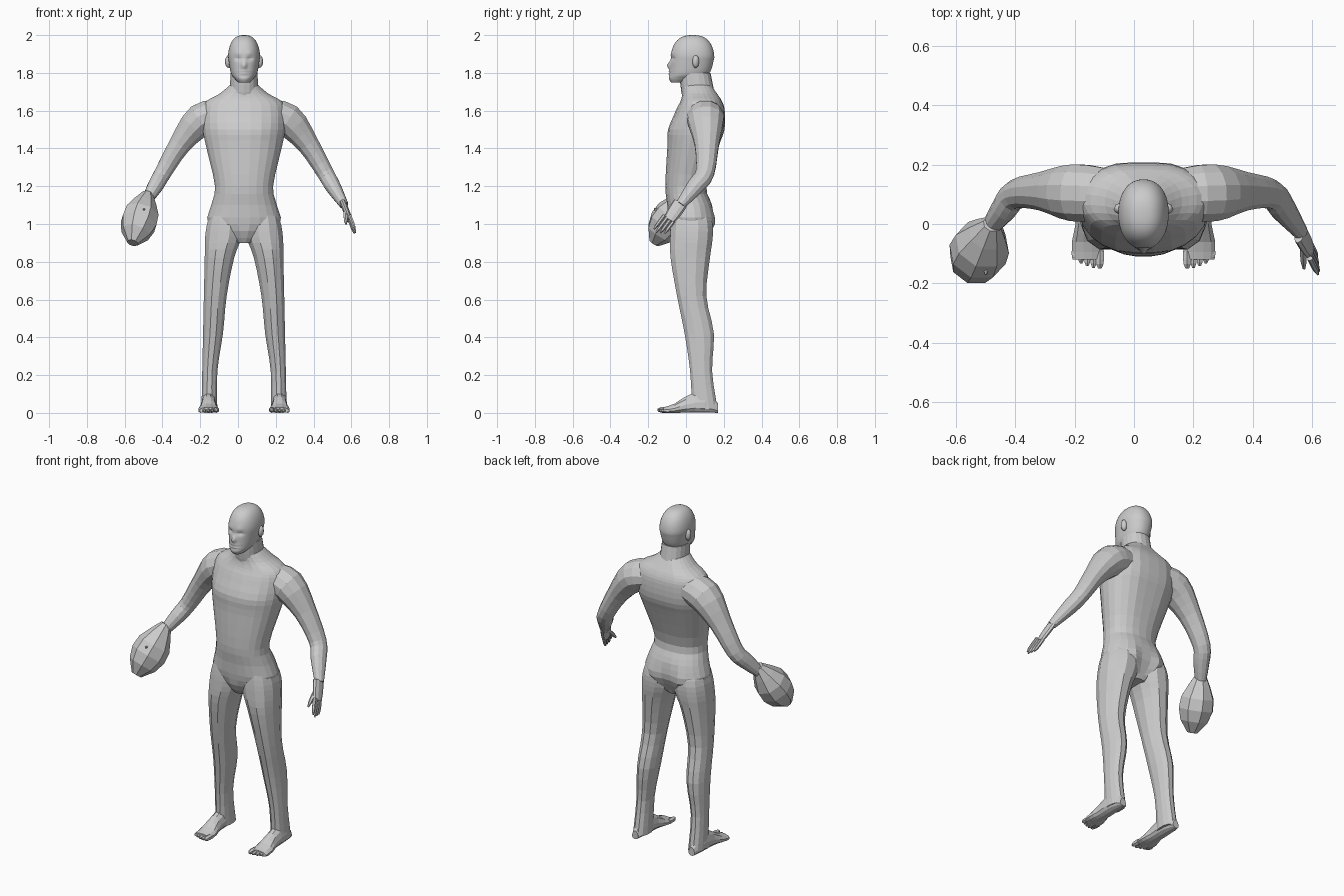
import bpy, bmesh, math
from mathutils import Vector

if "Cube" in bpy.data.objects:
    bpy.data.objects.remove(bpy.data.objects["Cube"])

MIDLINE = 0.032  # body centre; the covered hand reaches further out than the open one

skin = bpy.data.materials.new("plain_grey")
skin.use_nodes = True
skin.diffuse_color = (0.6, 0.6, 0.6, 1)
skin.node_tree.nodes["Principled BSDF"].inputs["Base Color"].default_value = skin.diffuse_color


def loft(name, rings, smooth=False):
    """Skin closed rings of points and cap both ends."""
    bm = bmesh.new()
    rows = [[bm.verts.new((x + MIDLINE, y, z)) for x, y, z in ring] for ring in rings]
    for lower, upper in zip(rows, rows[1:]):
        for i in range(len(lower)):
            bm.faces.new((lower[i - 1], lower[i], upper[i], upper[i - 1]))
    bm.faces.new(rows[0])
    bm.faces.new(rows[-1])
    bmesh.ops.recalc_face_normals(bm, faces=bm.faces)
    mesh = bpy.data.meshes.new(name)
    bm.to_mesh(mesh)
    bm.free()
    mesh.materials.append(skin)
    mesh.polygons.foreach_set("use_smooth", [smooth] * len(mesh.polygons))
    bpy.context.collection.objects.link(bpy.data.objects.new(name, mesh))


def refine(rows, steps):
    """Add smoothly interpolated rows between the given ones."""
    rows = [Vector(row) for row in rows]
    last = len(rows) - 1
    result = []
    for k in range(last):
        here, after = rows[k], rows[k + 1]
        leave = (after - rows[max(k - 1, 0)]) / 2
        arrive = (rows[min(k + 2, last)] - here) / 2
        for step in range(steps):
            t = step / steps
            ease = t * t * (3 - 2 * t)
            result.append(here.lerp(after, ease) + leave * t * (1 - t) ** 2
                          - arrive * t * t * (1 - t))
    return result + [rows[last]]


def circle(segments):
    """Cosine and sine for each corner of a regular polygon."""
    angles = [math.tau * (i + 0.5) / segments for i in range(segments)]
    return [(math.cos(a), math.sin(a)) for a in angles]


def stack(rows, segments, front_bumps=(), back_bumps=()):
    """Level rings from (z, left edge, right edge, front, back), pushed by soft bumps."""
    rings = []
    for z, left, right, front, back in rows:
        ring = []
        for c, s in circle(segments):
            x = (left + right) / 2 + (right - left) / 2 * math.copysign(abs(c) ** 0.9, c)
            y = (front + back) / 2 + (back - front) / 2 * math.copysign(abs(s) ** 0.9, s)
            for bump_x, bump_z, wide, tall, push in (front_bumps if s < 0 else back_bumps):
                away = ((abs(x) - bump_x) / wide) ** 2 + ((z - bump_z) / tall) ** 2
                y += push * abs(s) * math.exp(-away)
            ring.append((x, y, z))
        rings.append(ring)
    return rings


def mirror(rings, side):
    return [[(side * x, y, z) for x, y, z in ring] for ring in rings]


def symmetric(sections):
    return [(z, -half, half, front, back) for z, half, front, back in sections]


def tube(path, segments, breadth=1.0):
    """Rings around a path of (x, y, z, radius); breadth widens them towards y."""
    points = [Vector(row[:3]) for row in path]
    rings = []
    for k, point in enumerate(points):
        along = (points[min(k + 1, len(points) - 1)] - points[max(k - 1, 0)]).normalized()
        guide = Vector((0, 0, 1)) if abs(along.y) > 0.9 else Vector((0, 1, 0))
        thin = along.cross(guide).normalized()
        broad = thin.cross(along)
        radius = path[k][3]
        rings.append([point + thin * radius * c + broad * radius * breadth * s
                      for c, s in circle(segments)])
    return rings


def straight(start, end, radii):
    """Evenly spaced path from start to end with the given radii."""
    start, end = Vector(start), Vector(end)
    last = len(radii) - 1
    return [(*start.lerp(end, k / last), radius) for k, radius in enumerate(radii)]


def digit(name, start, end, radius, side):
    """Finger or toe with a rounded tip."""
    radii = [radius * taper for taper in (1, 1, 1, 0.9, 0.4)]
    loft(name, mirror(tube(straight(start, end, radii), 6), side))


# Torso: groin, hips, waist, ribs, chest, shoulders, collar
torso = symmetric([
    (0.9, 0.05, -0.05, 0.1),
    (1, 0.19, -0.09, 0.15),
    (1.1, 0.175, -0.1, 0.14),
    (1.2, 0.155, -0.11, 0.11),
    (1.4, 0.2, -0.1, 0.175),
    (1.5, 0.22, -0.09, 0.21),
    (1.6, 0.22, -0.055, 0.21),
    (1.65, 0.2, -0.03, 0.195),
    (1.69, 0.13, -0.02, 0.17),
    (1.74, 0.07, -0.02, 0.135),
])
chest = (0.1, 1.5, 0.1, 0.05, -0.01)
groin = (0, 0.95, 0.05, 0.04, -0.01)
spine = (0, 1.5, 0.03, 0.2, -0.02)
buttocks = (0.1, 1, 0.06, 0.07, 0.015)
cleft = (0, 1, 0.03, 0.07, -0.03)
loft("torso", stack(refine(torso, 3), 24, (chest, groin), (spine, buttocks, cleft)))

# Neck
neck = symmetric([(1.6, 0.09, 0, 0.17), (1.7, 0.078, -0.025, 0.15), (1.8, 0.072, -0.035, 0.13)])
loft("neck", stack(refine(neck, 3), 18))

# Head: jaw sections, then a domed skull
jaw = symmetric([
    (1.75, 0.03, -0.08, 0),
    (1.77, 0.05, -0.09, 0.07),
    (1.8, 0.07, -0.085, 0.125),
    (1.88, 0.084, -0.08, 0.15),
])
skull = []
for k in range(1, 13):
    turn = math.pi / 2 * k / 12.5
    size = math.cos(turn) ** 0.75
    skull.append((1.88 + 0.12 * math.sin(turn), 0.085 * size,
                  0.035 - 0.115 * size, 0.035 + 0.115 * size))
nose = (0, 1.84, 0.012, 0.02, -0.022)
eye_sockets = (0.032, 1.877, 0.017, 0.01, 0.012)
brows = (0.03, 1.9, 0.02, 0.01, -0.007)
lips = (0, 1.8, 0.025, 0.01, -0.01)
mouth = (0, 1.8, 0.03, 0.003, 0.01)
loft("head", stack(refine(jaw, 10) + symmetric(skull), 64,
                   (nose, eye_sockets, brows, lips, mouth)), smooth=True)

# Limb shapes for the model's left, mirrored for its right
arm = refine([
    (0.12, 0.1, 1.58, 0.08),
    (0.23, 0.105, 1.55, 0.09),
    (0.34, 0.11, 1.42, 0.06),
    (0.43, 0.1, 1.27, 0.046),
    (0.47, 0.05, 1.2, 0.042),
    (0.53, -0.03, 1.1, 0.024),
], 3)

# Leg sections at even heights: inner edge, front, back; the top tucks into the hips
leg = []
for k, (inner, front, back) in enumerate([
        (0.14, 0.03, 0.17), (0.14, 0.02, 0.14), (0.11, -0.01, 0.15),
        (0.09, -0.05, 0.11), (0.05, -0.085, 0.13)]):
    height = 0.02 + 0.2 * k
    leg.append((height, inner, 0.227 - 0.02 * height, front, back))
leg += [(0.93, 0.01, 0.209, -0.087, 0.145), (1.02, 0.01, 0.193, -0.08, 0.14),
        (1.14, 0.04, 0.145, -0.06, 0.09)]

# Foot sections from heel to ball: y, half width, height
foot = refine([
    (0.17, 0.02, 0.05),
    (0.1, 0.04, 0.12),
    (0, 0.042, 0.09),
    (-0.06, 0.055, 0.05),
    (-0.12, 0.053, 0.03),
], 2)
foot_rings = [[(0.188 + half * c, y, top * (0.3 + s * (0.7 if s > 0 else 0.3)))
               for c, s in circle(12)] for y, half, top in foot]

ear = straight((0.07, 0.047, 1.86), (0.097, 0.057, 1.86), (0.012, 0.018, 0.017, 0.01))

for side, word in ((1, "left"), (-1, "right")):
    loft(word + "_arm", mirror(tube(arm, 12, 1.1), side))
    loft(word + "_leg", mirror(stack(refine(leg, 3), 12), side))
    loft(word + "_foot", mirror(foot_rings, side))
    ear_rings = [[(x, y, 1.86 + 1.9 * (z - 1.86)) for x, y, z in ring] for ring in tube(ear, 12)]
    loft(word + "_ear", mirror(ear_rings, side), smooth=True)
    for i in range(5):
        x = 0.147 + 0.021 * i
        radius = 0.012 if i else 0.016
        digit(word + "_toe", (x, -0.09, radius), (x, -0.15 + 0.002 * i * i, radius), radius, side)

# Open left hand
palm = straight((0.525, -0.03, 1.11), (0.56, -0.09, 1.02), (0.018, 0.018, 0.017, 0.014))
loft("left_palm", tube(palm, 10, 2.2))
knuckle = Vector((0.56, -0.09, 1.03))
across = Vector((0, 0.017, -0.01))
reach = Vector((0.03, -0.06, -0.08))
for i in range(4):
    base = knuckle + across * (i - 1.5)
    digit("left_finger", base, base + reach * (1 - 0.1 * abs(i - 1)), 0.01, 1)
digit("left_thumb", (0.535, -0.06, 1.08), (0.54, -0.15, 1), 0.012, 1)

# Faceted covering over the right hand, with a small nub
mitt = straight((0.51, 0, 1.16), (0.59, -0.17, 0.9), (0.03, 0.065, 0.095, 0.1, 0.08, 0.03))
loft("right_mitt", mirror(tube(mitt, 8), -1))
digit("right_mitt_nub", (0.53, -0.1, 1.06), (0.53, -0.17, 1.08), 0.01, -1)
